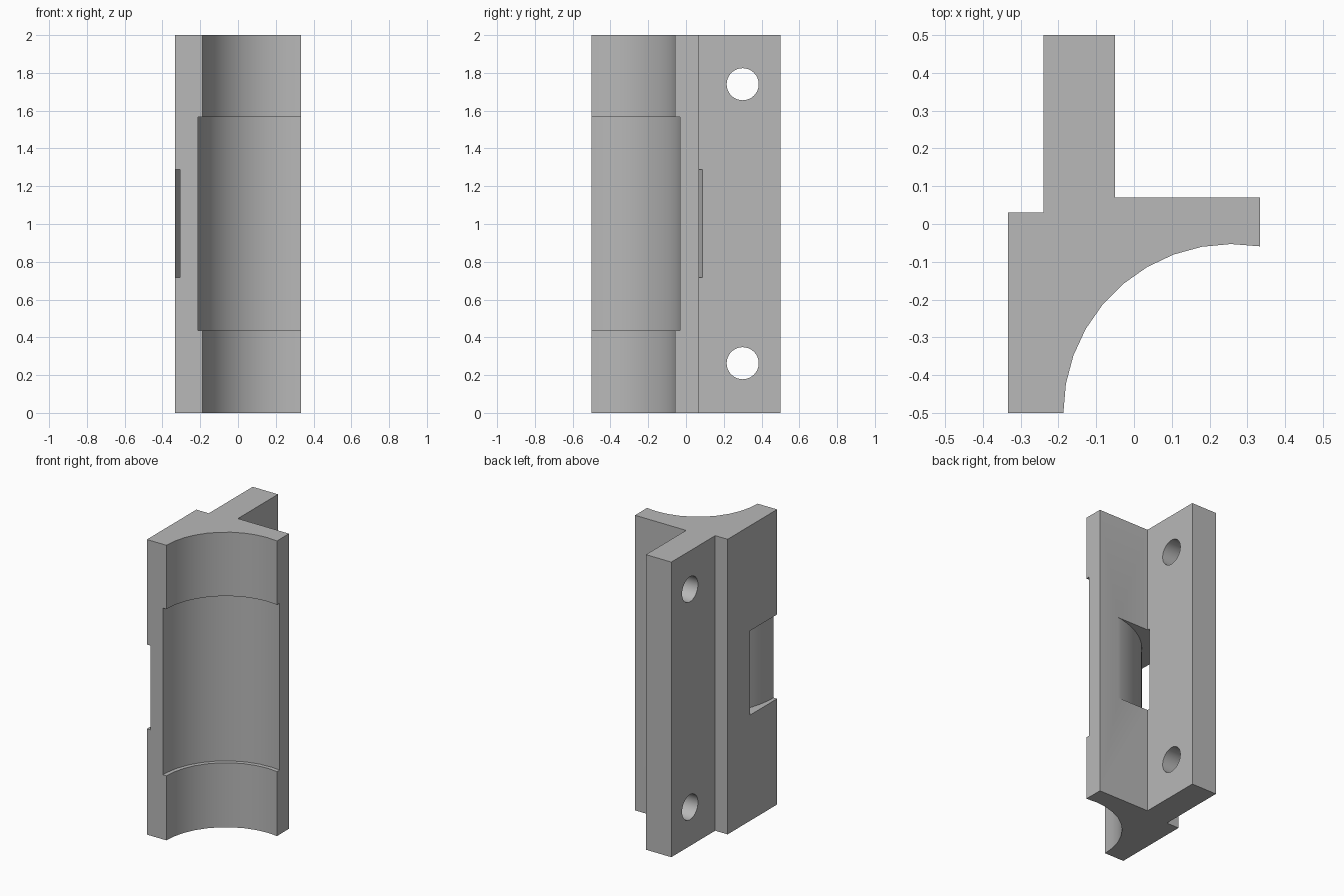
import bpy
import math
from mathutils import Matrix

cube = bpy.data.objects.get("Cube")
if cube:
    bpy.data.objects.remove(cube, do_unlink=True)

# One plain grey for the whole part
grey = bpy.data.materials.new("plain grey")
grey.use_nodes = True
colour = (0.48, 0.48, 0.48, 1)
grey.diffuse_color = colour
grey.node_tree.nodes["Principled BSDF"].inputs["Base Color"].default_value = colour


def arc(cx, cy, r, start, end, steps):
    """Points on an arc, angles in degrees."""
    angles = [math.radians(start + (end - start) * i / steps) for i in range(steps + 1)]
    return [(cx + r * math.cos(a), cy + r * math.sin(a)) for a in angles]


def prism(name, outline, z0, z1):
    """Extrude a counter-clockwise outline from z0 to z1."""
    n = len(outline)
    verts = [(x, y, z) for z in (z0, z1) for x, y in outline]
    faces = [tuple(reversed(range(n))), tuple(range(n, 2 * n))]
    faces += [(i, (i + 1) % n, n + (i + 1) % n, n + i) for i in range(n)]
    mesh = bpy.data.meshes.new(name)
    mesh.from_pydata(verts, [], faces)
    mesh.materials.append(grey)
    obj = bpy.data.objects.new(name, mesh)
    bpy.context.collection.objects.link(obj)
    return obj


# Body: foot, arm and mounting web around a concave saddle
bore_x, bore_y = 0.26, -0.5
saddle = arc(bore_x, bore_y, 0.447, 180, 80.5, 10)
body = prism("clamp_bracket", saddle + [
    (0.333, 0.07), (-0.05, 0.07), (-0.05, 0.5), (-0.24, 0.5),
    (-0.24, 0.03), (-0.333, 0.03), (-0.333, -0.5)], 0, 2)

# Wider middle band of the saddle
cutters = [prism("saddle_recess_cutter",
                 arc(bore_x, bore_y, 0.475, 1, 350, 32), 0.437, 1.567)]

# Curved strap slot running through the foot and out behind the arm
strap = arc(0.27, -0.5, 0.669, -20, 200, 40) + arc(0.27, -0.5, 0.577, 200, -20, 40)
cutters.append(prism("strap_slot_cutter", strap, 0.717, 1.288))

# Two screw holes through the web
for label, z in (("lower", 0.263), ("upper", 1.74)):
    hole = prism(label + "_hole_cutter", arc(0, 0, 0.085, 0, 348.75, 31), -0.3, 0.3)
    hole.data.transform(Matrix.Translation((-0.145, 0.3, z)) @ Matrix.Rotation(math.pi / 2, 4, "Y"))
    cutters.append(hole)

# Cut, then remove the cutters
bpy.ops.object.select_all(action="DESELECT")
bpy.context.view_layer.objects.active = body
body.select_set(True)
for cutter in cutters:
    cutter.hide_render = True
    mod = body.modifiers.new(cutter.name, "BOOLEAN")
    mod.operation = "DIFFERENCE"
    mod.solver = "EXACT"
    mod.object = cutter
    bpy.ops.object.modifier_apply(modifier=mod.name)
    bpy.data.objects.remove(cutter, do_unlink=True)

bpy.ops.object.shade_smooth_by_angle(angle=math.radians(30))
